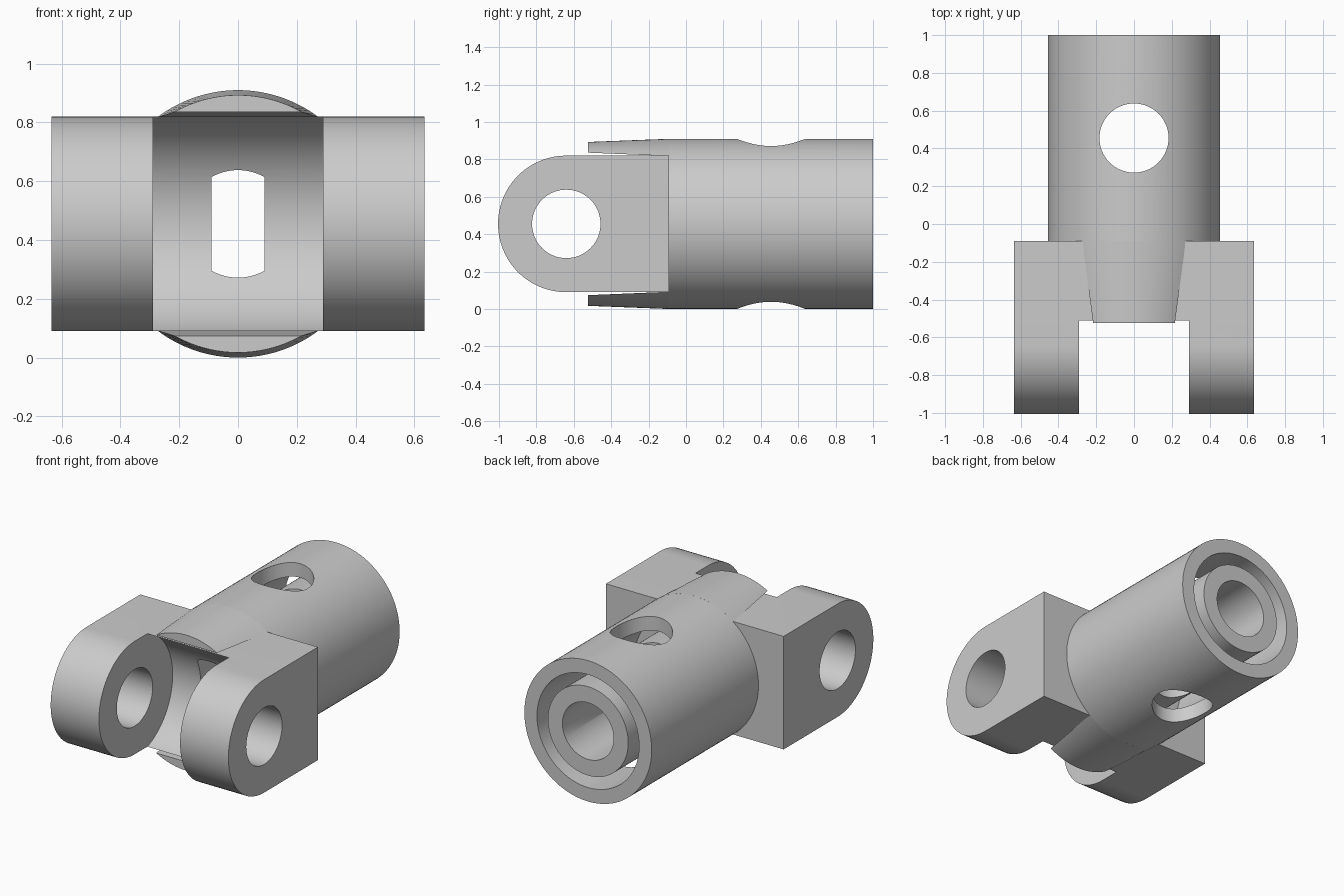
import bpy, bmesh, math

if "Cube" in bpy.data.objects:
    bpy.data.objects.remove(bpy.data.objects["Cube"], do_unlink=True)

AXIS_Z = 0.455      # height of the barrel axis
BARREL_R = 0.455
BORE_R = 0.183      # bore, pin hole and cross hole share one size
EAR_R = 0.365
PIN_Y = -0.64
YOKE_BACK = -0.09

steel = bpy.data.materials.new("plain_grey")
steel.use_nodes = True
grey = (0.6, 0.6, 0.6, 1)
steel.diffuse_color = grey
steel.node_tree.nodes["Principled BSDF"].inputs["Base Color"].default_value = grey


def arc(cx, cy, r, start, end, steps):
    angles = [math.radians(start + (end - start) * i / steps) for i in range(steps + 1)]
    return [(cx + r * math.cos(a), cy + r * math.sin(a)) for a in angles]


def circle(cx, cy, r, steps=64):
    return arc(cx, cy, r, 0, 360, steps)[:-1]


def loft(name, rings, closed=False):
    """Bridge equal rings of points; cap the ends unless the loop is closed."""
    bm = bmesh.new()
    loops = [[bm.verts.new(p) for p in ring] for ring in rings]
    pairs = list(zip(loops, loops[1:]))
    if closed:
        pairs.append((loops[-1], loops[0]))
    else:
        bm.faces.new(loops[0])
        bm.faces.new(loops[-1])
    for a, b in pairs:
        for i in range(len(a)):
            j = (i + 1) % len(a)
            bm.faces.new((a[i], a[j], b[j], b[i]))
    bmesh.ops.recalc_face_normals(bm, faces=bm.faces)
    mesh = bpy.data.meshes.new(name)
    bm.to_mesh(mesh)
    bm.free()
    mesh.materials.append(steel)
    obj = bpy.data.objects.new(name, mesh)
    bpy.context.collection.objects.link(obj)
    return obj


def prism(name, axis, outline, low, high):
    """Extrude a 2D outline along x, y or z."""
    place = {"x": lambda u, v, d: (d, u, v),
             "y": lambda u, v, d: (u, d, v),
             "z": lambda u, v, d: (u, v, d)}[axis]
    return loft(name, [[place(u, v, d) for u, v in outline] for d in (low, high)])


def activate(obj):
    bpy.ops.object.select_all(action='DESELECT')
    obj.select_set(True)
    bpy.context.view_layer.objects.active = obj


def cut(obj, cutter):
    cutter.hide_render = True
    mod = obj.modifiers.new("cut", 'BOOLEAN')
    mod.operation = 'DIFFERENCE'
    mod.solver = 'EXACT'
    mod.object = cutter
    activate(obj)
    bpy.ops.object.modifier_apply(modifier=mod.name)
    bpy.data.objects.remove(cutter, do_unlink=True)


def finish(obj):
    activate(obj)
    bpy.ops.object.shade_smooth_by_angle(angle=math.radians(30))


# Barrel: outer shell, ring groove and inner sleeve turned as one profile
profile = [(BORE_R, YOKE_BACK), (BARREL_R, YOKE_BACK), (BARREL_R, 1), (EAR_R, 1),
           (EAR_R, 0), (0.287, 0), (0.287, 1), (BORE_R, 1)]
rings = [[(r * math.cos(a), y, AXIS_Z + r * math.sin(a)) for r, y in profile]
         for a in (math.tau * i / 96 for i in range(96))]
barrel = loft("barrel", rings, closed=True)
cut(barrel, prism("cross_hole_cutter", "z", circle(0, 0.455, BORE_R), -0.2, 1.2))
finish(barrel)

# Yoke: rounded block, then a round-bottomed slot between the two ears
side = arc(PIN_Y, AXIS_Z, EAR_R, 90, 270, 48)
side += [(YOKE_BACK, AXIS_Z - EAR_R), (YOKE_BACK, AXIS_Z + EAR_R)]
yoke = prism("yoke", "x", side, -0.635, 0.635)
CLEAR_R = 0.387
slot = arc(PIN_Y, AXIS_Z, CLEAR_R, -90, 90, 64)
slot += [(-1.2, AXIS_Z + CLEAR_R), (-1.2, AXIS_Z - CLEAR_R)]
cut(yoke, prism("slot_cutter", "x", slot, -0.29, 0.29))
cut(yoke, prism("pin_hole_cutter", "x", circle(PIN_Y, AXIS_Z, BORE_R), -0.8, 0.8))

# Narrow passage from the slot into the bore, with arched ends
half = math.degrees(math.acos(0.09 / BORE_R))
passage = arc(0, AXIS_Z, BORE_R, half, 180 - half, 12)
passage += arc(0, AXIS_Z, BORE_R, 180 + half, 360 - half, 12)
cut(yoke, prism("passage_cutter", "y", passage, -0.45, 0.1))
finish(yoke)


# Tapered lips that continue the barrel above and below the yoke
def lip_section(y, radius, chord, sign):
    edge = math.degrees(math.asin(chord / radius))
    return [(x, y, AXIS_Z + sign * z) for x, z in arc(0, 0, radius, edge, 180 - edge, 32)]


for name, sign in (("upper_lip", 1), ("lower_lip", -1)):
    finish(loft(name, [lip_section(-0.525, 0.438, 0.381, sign),
                       lip_section(YOKE_BACK, BARREL_R, 0.363, sign)]))
